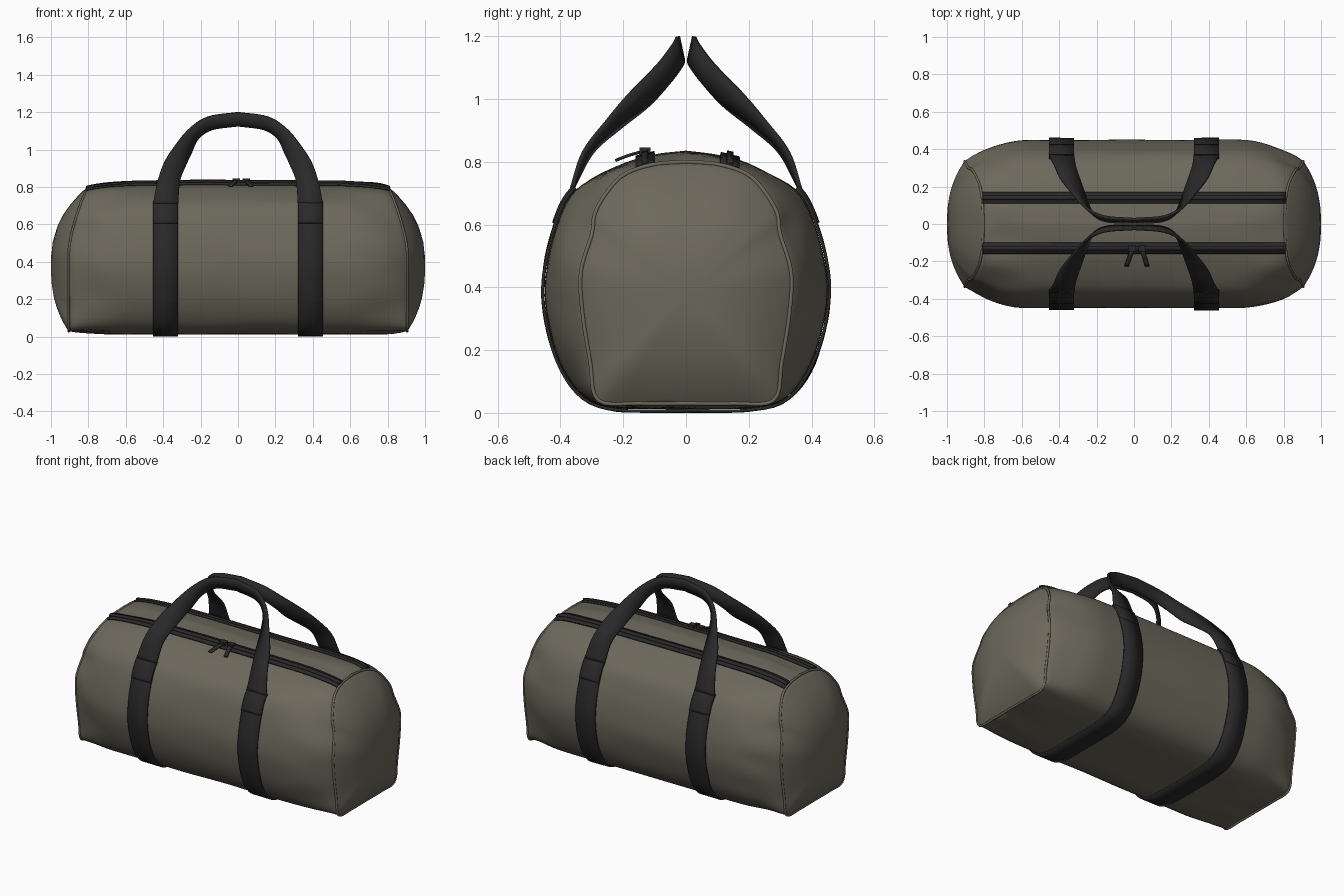
import bpy, bmesh, math
from mathutils import Vector, noise
from mathutils.bvhtree import BVHTree

if "Cube" in bpy.data.objects:
    bpy.data.objects.remove(bpy.data.objects["Cube"])


def material(name, rgb):
    m = bpy.data.materials.new(name)
    m.use_nodes = True
    m.diffuse_color = (*rgb, 1)
    m.node_tree.nodes["Principled BSDF"].inputs["Base Color"].default_value = (*rgb, 1)
    return m


CANVAS = material("olive canvas", (0.15, 0.138, 0.104))
WEBBING = material("black webbing", (0.022, 0.022, 0.022))


def finish(name, bm, mat, angle=35):
    bmesh.ops.recalc_face_normals(bm, faces=bm.faces)
    me = bpy.data.meshes.new(name)
    bm.to_mesh(me)
    bm.free()
    me.materials.append(mat)
    ob = bpy.data.objects.new(name, me)
    bpy.context.collection.objects.link(ob)
    bpy.ops.object.select_all(action='DESELECT')
    ob.select_set(True)
    bpy.context.view_layer.objects.active = ob
    bpy.ops.object.shade_smooth_by_angle(angle=math.radians(angle))
    return ob


def spline(points, steps):
    """Catmull-Rom curve through the points."""
    p = [Vector(q) for q in points]
    p = [p[0] * 2 - p[1]] + p + [p[-1] * 2 - p[-2]]
    out = []
    for i in range(1, len(p) - 2):
        a, b, c, d = p[i - 1:i + 3]
        for k in range(steps):
            t = k / steps
            out.append(0.5 * (2 * b + (c - a) * t + (2 * a - 5 * b + 4 * c - d) * t * t
                              + (3 * b - a - 3 * c + d) * t ** 3))
    return out + [p[-2]]


def loop_section(half):
    """Half outline (y, z) from bottom to top, mirrored to a closed loop."""
    side = spline([(0, y, z) for y, z in half], 5)
    return side + [Vector((0, -p.y, p.z)) for p in side[-2:0:-1]]


def ribbon(name, pairs, thick, mat=WEBBING):
    """Flat webbing between two edge paths, given real thickness."""
    bm = bmesh.new()
    rows = [(bm.verts.new(a), bm.verts.new((a + b) / 2), bm.verts.new(b)) for a, b in pairs]
    for r, s in zip(rows, rows[1:]):
        for k in range(2):
            bm.faces.new((r[k], r[k + 1], s[k + 1], s[k]))
    ob = finish(name, bm, mat)
    mod = ob.modifiers.new("thickness", 'SOLIDIFY')
    mod.thickness = thick
    mod.offset = 0
    return ob


# Bag body: a loft from the full middle section to the smaller end panels
middle = loop_section([(0, .012), (.2, .014), (.32, .05), (.40, .16), (.445, .32), (.445, .45),
                       (.41, .60), (.35, .71), (.22, .785), (.11, .82), (0, .835)])
end = loop_section([(0, .03), (.15, .03), (.28, .04), (.305, .16), (.33, .32), (.335, .45),
                    (.30, .57), (.285, .65), (.21, .75), (.11, .79), (0, .80)])


def seam_x(z):
    return 0.905 - 0.1 * max(0, (z - 0.45) / 0.35) ** 1.5


def body_ring(t):
    w = max(0, (abs(t) - 0.62) / 0.38) ** 2
    ring = []
    for m, e in zip(middle, end):
        p = m.lerp(e, w)
        p.x = t * seam_x(e.z)
        # soft cloth folds, strongest beside the end seams
        amp = 0.004 * (1 - w) + 0.07 * w * (1 - w)
        fold = noise.noise(Vector((p.x * 3, p.y * 7, p.z * 7)))
        p += Vector((0, p.y, p.z - 0.4)).normalized() * fold * amp
        p.z = max(p.z, 0.012)
        ring.append(p)
    return ring


def cap_ring(s, side):
    ring = []
    for e in end:
        p = e.lerp(Vector((0, 0, 0.38)), s)
        x = seam_x(e.z)
        p.x = side * (x + (1 - x) * (1 - (1 - s) ** 2.5))
        ring.append(p)
    return ring


cap_steps = [0.04, 0.12, 0.22, 0.35, 0.5, 0.7, 0.88]
body_steps = [i / 24 for i in range(-24, 25)]
rings = ([cap_ring(s, -1) for s in reversed(cap_steps)] + [body_ring(t) for t in body_steps]
         + [cap_ring(s, 1) for s in cap_steps])
bm = bmesh.new()
loops = [[bm.verts.new(p) for p in r] for r in rings]
n = len(middle)
for a, b in zip(loops, loops[1:]):
    for i in range(n):
        bm.faces.new((a[i], a[(i + 1) % n], b[(i + 1) % n], b[i]))
for side, r in ((-1, loops[0]), (1, loops[-1])):
    pole = bm.verts.new((side, 0, 0.38))
    for i in range(n):
        bm.faces.new((r[i], r[(i + 1) % n], pole))
bmesh.ops.recalc_face_normals(bm, faces=bm.faces)
surface = BVHTree.FromBMesh(bm)
finish("bag_body", bm, CANVAS, 45)

# Piped seams round both end panels
for side, label in ((1, "left"), (-1, "right")):
    cu = bpy.data.curves.new(label + "_end_piping", 'CURVE')
    cu.dimensions = '3D'
    cu.bevel_depth = 0.007
    cu.bevel_resolution = 1
    sp = cu.splines.new('POLY')
    sp.points.add(n - 1)
    for q, p in zip(sp.points, body_ring(side)):
        q.co = (*p, 1)
    sp.use_cyclic_u = True
    cu.materials.append(CANVAS)
    bpy.context.collection.objects.link(bpy.data.objects.new(label + "_end_piping", cu))


def on_side(x, degrees, lift):
    """Point just outside the body, looking out from its axis."""
    a = math.radians(degrees)
    d = Vector((0, math.cos(a), math.sin(a)))
    return surface.ray_cast(Vector((x, 0, 0.4)), d)[0] + d * lift


def on_top(x, y, lift):
    hit = surface.ray_cast(Vector((x, y, 2)), Vector((0, 0, -1)))[0]
    return hit + Vector((0, 0, lift))


# Straps under the bag, with stitched patches where the handles start
for side, label in ((1, "left"), (-1, "right")):
    x0, x1 = side * 0.32, side * 0.455
    angles = [42 - 264 * i / 80 for i in range(81)]
    ribbon(label + "_strap", [(on_side(x0, a, .007), on_side(x1, a, .007)) for a in angles], .01)
    for start, place in ((26, "back"), (138, "front")):
        patch = [(on_side(x0, start + 2 * i, .013), on_side(x1, start + 2 * i, .013))
                 for i in range(9)]
        ribbon(f"{label}_{place}_strap_patch", patch, .009)

# Handles: edge paths for one half, mirrored to the other half and side
outer = [(.455, .365, .71), (.43, .325, .83), (.395, .25, .93), (.34, .18, 1.015),
         (.26, .09, 1.11), (.16, .04, 1.175), (0, .026, 1.2)]
inner = [(.32, .365, .71), (.31, .30, .83), (.28, .21, .91), (.25, .12, .98),
         (.215, .05, 1.055), (.14, .014, 1.105), (0, .01, 1.125)]
half = list(zip(spline(outer, 6), spline(inner, 6)))
flip = lambda v: Vector((-v.x, v.y, v.z))
whole = half + [(flip(a), flip(b)) for a, b in half[-2::-1]]
for sy, place in ((-1, "front"), (1, "back")):
    path = [tuple(Vector((v.x, v.y * sy, v.z)) for v in pair) for pair in whole]
    ribbon(place + "_handle", path, .014)

# Zips: wide tape with a raised coil
for y, place in ((-.13, "front"), (.14, "back")):
    xs = [-.81 + 1.62 * i / 60 for i in range(61)]
    for part, width, lift, thick in (("tape", .03, .006, .01), ("coil", .01, .014, .012)):
        pairs = [(on_top(x, y - width, lift), on_top(x, y + width, lift)) for x in xs]
        ribbon(f"{place}_zip_{part}", pairs, thick)

# Zip sliders and pull tabs
for x, lean, label in ((-.01, -.03, "right"), (.045, .025, "left")):
    bm = bmesh.new()
    bmesh.ops.create_cube(bm, size=1)
    bmesh.ops.scale(bm, vec=(.04, .035, .022), verts=bm.verts)
    bmesh.ops.translate(bm, vec=on_top(x, -.13, .02), verts=bm.verts)
    finish(label + "_zip_slider", bm, WEBBING)
    tab = []
    for i in range(6):
        c = x + lean * i / 5
        y = -.14 - .085 * i / 5
        tab.append((on_top(c - .012, y, .02), on_top(c + .012, y, .02)))
    ribbon(label + "_zip_pull", tab, .009)
